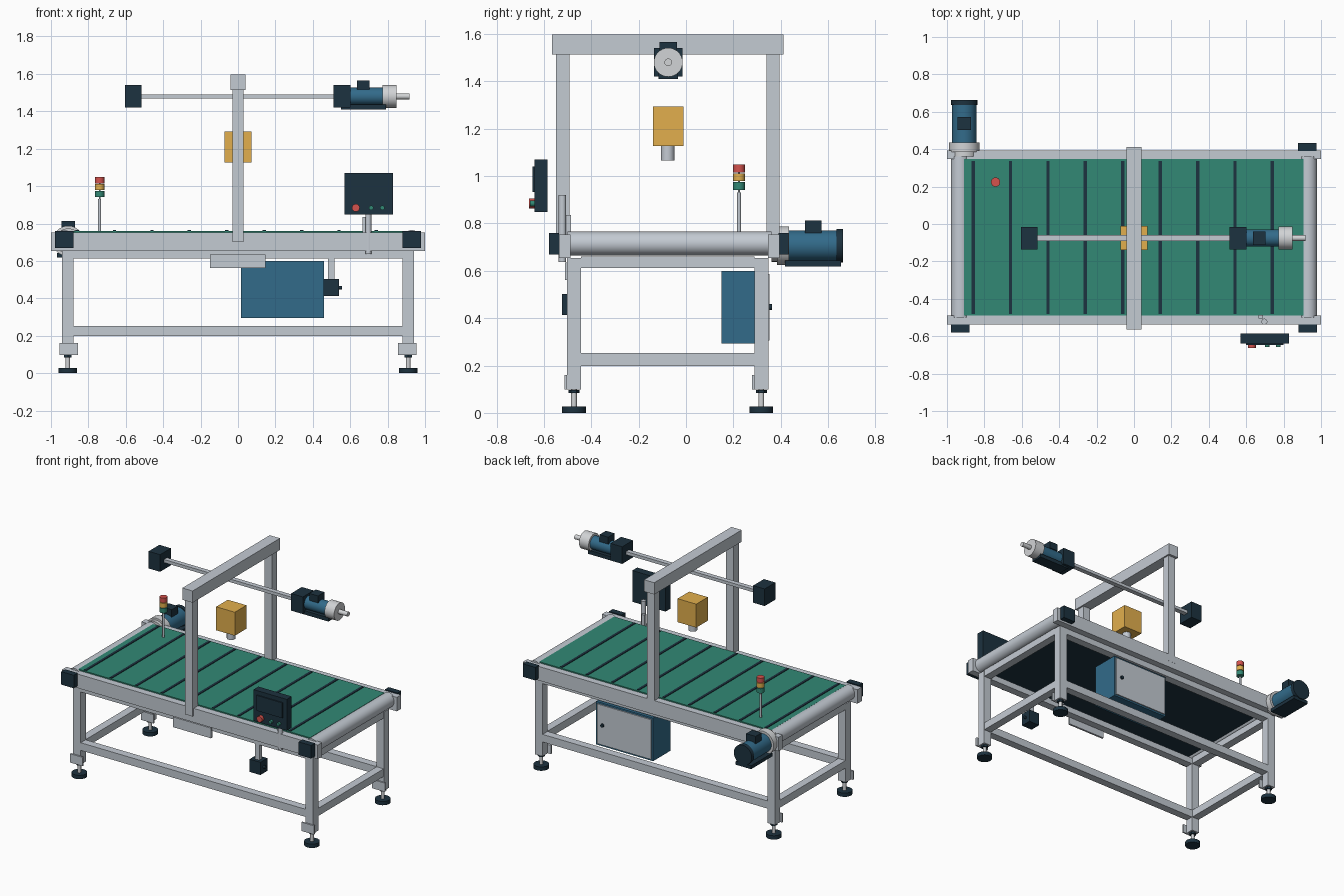
import bpy, math
from mathutils import Vector


def material(name, rgb):
    m = bpy.data.materials.new(name)
    m.diffuse_color = (*rgb, 1)
    return m


GREY = material("aluminium grey", (0.55, 0.595, 0.65))
STEEL = material("light steel", (0.64, 0.655, 0.67))
NAVY = material("dark navy", (0.012, 0.032, 0.05))
BLUE = material("machine blue", (0.032, 0.147, 0.255))
GREEN = material("belt green", (0.032, 0.25, 0.178))
AMBER = material("amber", (0.76, 0.43, 0.075))
RED = material("signal red", (0.66, 0.085, 0.075))


def box(name, mat, x, y, z, bevel=0):
    """Box from (min, max) pairs."""
    bpy.ops.mesh.primitive_cube_add(size=1, location=[(a + b) / 2 for a, b in (x, y, z)])
    o = bpy.context.object
    o.name = name
    o.scale = [b - a for a, b in (x, y, z)]
    bpy.ops.object.transform_apply(location=False, rotation=False, scale=True)
    o.data.materials.append(mat)
    if bevel:
        m = o.modifiers.new("edge", "BEVEL")
        m.width, m.segments = bevel, 1
    return o


def rod(name, mat, r, p, q, sides=32):
    """Cylinder from point p to point q."""
    p, q = Vector(p), Vector(q)
    d = q - p
    bpy.ops.mesh.primitive_cylinder_add(radius=r, depth=d.length, vertices=sides,
                                        location=(p + q) / 2,
                                        rotation=d.to_track_quat('Z', 'Y').to_euler())
    o = bpy.context.object
    o.name = name
    o.data.materials.append(mat)
    bpy.ops.object.shade_smooth_by_angle(angle=math.radians(35))
    return o


# Leg columns, clamp plates and levelling feet
FRONT, BACK = -0.473, 0.318
for sx in (-1, 1):
    for y in (FRONT, BACK):
        x = sx * 0.91
        box("leg", GREY, (x - 0.03, x + 0.03), (y - 0.029, y + 0.03), (0.098, 0.655))
        box("leg_clamp_plate", GREY, (sx * 0.905 - 0.049, sx * 0.905 + 0.049),
            (y - 0.04, y - 0.029), (0.098, 0.16))
        rod("foot_pad", NAVY, 0.05, (x, y, 0), (x, y, 0.027))
        rod("foot_stem", STEEL, 0.012, (x, y, 0.025), (x, y, 0.105), 16)
        rod("foot_nut", NAVY, 0.023, (x, y, 0.083), (x, y, 0.097), 6)
    # Cross members at each end
    for z in ((0.199, 0.253), (0.612, 0.66)):
        box("end_cross_member", GREY, (sx * 0.91 - 0.028, sx * 0.91 + 0.028),
            (FRONT + 0.029, BACK - 0.029), z)

# Long frame members
for y in (FRONT, BACK):
    for z in ((0.199, 0.253), (0.612, 0.655)):
        box("long_frame_member", GREY, (-0.88, 0.88), (y - 0.028, y + 0.028), z)

# Conveyor side rails
for y0, y1 in ((-0.537, -0.488), (0.347, 0.394)):
    box("side_rail", GREY, (-1, 1), (y0, y1), (0.654, 0.753))

# Belt, bed and cleats
box("conveyor_bed", NAVY, (-0.885, 0.885), (-0.487, 0.346), (0.685, 0.750))
box("belt", GREEN, (-0.909, 0.905), (-0.488, 0.347), (0.750, 0.761))
for i in range(9):
    x = -0.86 + 0.2 * i
    box("belt_cleat", NAVY, (x - 0.009, x + 0.009), (-0.48, 0.337), (0.760, 0.765))

# End rollers and bearing housings
for sx in (-1, 1):
    x = sx * 0.929
    rod("end_roller", GREY, 0.05, (x, -0.50, 0.715), (x, 0.36, 0.715), 40)
    rod("roller_axle", STEEL, 0.02, (x, -0.55, 0.715), (x, 0.40, 0.715), 20)
    box("bearing_housing", NAVY, (x - 0.049, x + 0.049), (-0.579, -0.536), (0.668, 0.76))
box("bearing_housing", NAVY, (0.877, 0.975), (0.39, 0.432), (0.668, 0.76))

# Drive motor at the back left corner
mx, mz = -0.908, 0.706
rod("drive_gear_collar", STEEL, 0.068, (mx, 0.362, mz), (mx, 0.40, mz))
rod("drive_flange", STEEL, 0.082, (mx, 0.385, mz), (mx, 0.435, mz))
rod("drive_motor_body", BLUE, 0.065, (mx, 0.43, mz), (mx, 0.64, mz))
rod("drive_motor_cap", NAVY, 0.07, (mx, 0.635, mz), (mx, 0.662, mz))
box("drive_terminal_box", NAVY, (mx - 0.037, mx + 0.037), (0.503, 0.572), (0.754, 0.813))
box("drive_motor_base", NAVY, (mx - 0.06, mx + 0.06), (0.418, 0.655), (0.619, 0.643))

# Overhead gantry
for y0, y1 in ((-0.549, -0.491), (0.34, 0.395)):
    box("gantry_column", GREY, (-0.029, 0.029), (y0, y1), (0.70, 1.516))
box("gantry_beam", GREY, (-0.04, 0.04), (-0.565, 0.412), (1.514, 1.597))

# Camera head below the gantry
box("camera_head", AMBER, (-0.073, 0.073), (-0.14, -0.01), (1.127, 1.293))
rod("camera_lens", GREY, 0.028, (0, -0.077, 1.066), (0, -0.077, 1.135))

# Transverse axis with end block and motor
ay, az = -0.075, 1.48
box("axis_bar", GREY, (-0.52, 0.52), (ay - 0.017, ay + 0.017), (az - 0.011, az + 0.011))
for x0, x1 in ((-0.605, -0.515), (0.51, 0.602)):
    box("axis_end_block", NAVY, (x0, x1), (ay - 0.06, ay + 0.06), (1.42, 1.541))
rod("axis_motor_body", BLUE, 0.046, (0.59, ay, az), (0.78, ay, az))
box("axis_terminal_box", NAVY, (0.636, 0.704), (ay - 0.036, ay + 0.036), (1.516, 1.566))
box("axis_motor_base", NAVY, (0.55, 0.79), (ay - 0.042, ay + 0.042), (1.41, 1.437))
rod("axis_flange", STEEL, 0.061, (0.772, ay, az), (0.847, ay, az))
rod("axis_output_shaft", STEEL, 0.016, (0.84, ay, az), (0.917, ay, az), 20)

# Signal tower
tx, ty = -0.74, 0.224
rod("signal_pole", GREY, 0.008, (tx, ty, 0.75), (tx, ty, 0.93), 12)
rod("signal_core", GREY, 0.004, (tx, ty, 0.925), (tx, ty, 1.03), 12)
for mat, z in ((GREEN, 0.941), (AMBER, 0.978), (RED, 1.015)):
    rod("signal_lamp", mat, 0.025, (tx, ty, z), (tx, ty, z + 0.033), 24)

# Operator panel with screen, buttons and post
box("operator_panel", NAVY, (0.569, 0.83), (-0.64, -0.585), (0.849, 1.07))
box("panel_screen", NAVY, (0.599, 0.80), (-0.648, -0.639), (0.932, 1.04))
rod("stop_button", RED, 0.021, (0.63, -0.64, 0.884), (0.63, -0.662, 0.884), 24)
for x in (0.712, 0.772):
    rod("start_button", GREEN, 0.012, (x, -0.64, 0.884), (x, -0.658, 0.884), 20)
rod("panel_post", GREY, 0.016, (0.697, -0.522, 0.637), (0.697, -0.522, 0.919), 20)
box("post_bracket", GREY, (0.665, 0.69), (-0.506, -0.486), (0.75, 0.835))

# Electrical cabinet
box("cabinet", BLUE, (0.016, 0.461), (0.15, 0.345), (0.294, 0.599))
box("cabinet_door", GREY, (0.027, 0.45), (0.344, 0.353), (0.306, 0.587))
rod("door_latch", NAVY, 0.012, (0.405, 0.35, 0.447), (0.405, 0.364, 0.447), 16)

# Front mounting plate and hanging sensor
box("front_plate", GREY, (-0.15, 0.146), (-0.51, -0.496), (0.562, 0.634))
box("sensor_hanger", GREY, (0.482, 0.517), (-0.50, -0.468), (0.50, 0.62))
box("sensor_box", NAVY, (0.457, 0.541), (-0.523, -0.445), (0.413, 0.503))
rod("sensor_plug", NAVY, 0.01, (0.535, -0.484, 0.457), (0.555, -0.484, 0.457), 16)
